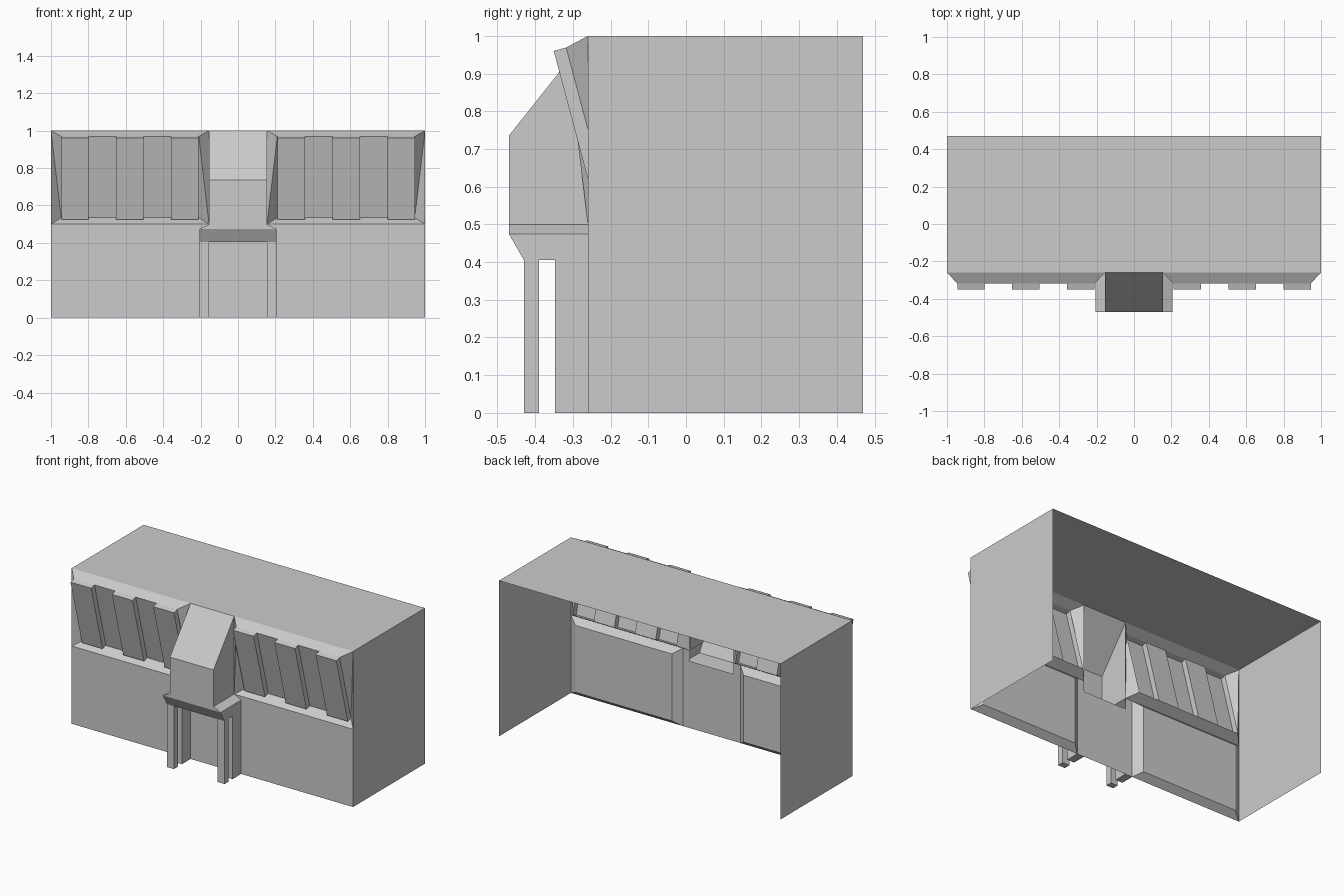
import bpy, bmesh
from mathutils import Vector

if "Cube" in bpy.data.objects:
    bpy.data.objects.remove(bpy.data.objects["Cube"])

FY, BY = -0.26, 0.47          # front wall and open back
PX, LX = 0.155, 0.205         # porch inner and outer half width


def make(name, faces, mirror=True):
    """faces: list of (points, reference point that lies behind the face)"""
    bm = bmesh.new()
    for pts, ref in faces:
        f = bm.faces.new([bm.verts.new(p) for p in pts])
        f.normal_update()
        if f.normal.dot(f.calc_center_median() - Vector(ref)) < 0:
            f.normal_flip()
    bmesh.ops.remove_doubles(bm, verts=bm.verts, dist=1e-5)
    me = bpy.data.meshes.new(name)
    bm.to_mesh(me)
    bm.free()
    ob = bpy.data.objects.new(name, me)
    bpy.context.collection.objects.link(ob)
    if mirror:
        ob.modifiers.new("mirror", 'MIRROR').use_clip = True
    return ob


def prism(x0, x1, profile):
    """Solid swept along x from a convex (y, z) profile"""
    n = len(profile)
    ref = ((x0 + x1) / 2, sum(p[0] for p in profile) / n, sum(p[1] for p in profile) / n)
    out = [([(x, y, z) for y, z in profile], ref) for x in (x0, x1)]
    for i in range(n):
        a, b = profile[i], profile[(i + 1) % n]
        out.append(([(x0, *a), (x1, *a), (x1, *b), (x0, *b)], ref))
    return out


def rect(y0, y1, z0, z1):
    return [(y0, z0), (y1, z0), (y1, z1), (y0, z1)]


MID = (0, 0.1, 0.5)

# Building shell: roof, side wall and lower front wall; back and bottom stay open
make("roof", [([(-1, FY, 1), (1, FY, 1), (1, BY, 1), (-1, BY, 1)], MID)], False)
make("side_wall", [([(1, FY, 0), (1, BY, 0), (1, BY, 1), (1, FY, 1)], MID)])
make("lower_front_wall", [([(PX, FY, 0), (1, FY, 0), (1, FY, 0.5), (PX, FY, 0.5)], MID)])
make("door_panel", [([(-PX, FY, 0), (PX, FY, 0), (PX, FY, 0.43), (-PX, FY, 0.43)], MID)], False)

# Raised panel on the inside of the front wall
outer = [(LX, FY, 0), (1, FY, 0), (1, FY, 0.5), (LX, FY, 0.5)]
IY = FY + 0.04
inner = [(LX + .05, IY, .035), (.94, IY, .035), (.94, IY, .465), (LX + .05, IY, .465)]
ref = (0.6, FY, 0.25)
panel = [(inner, ref)]
for i in range(4):
    j = (i + 1) % 4
    panel.append(([outer[i], outer[j], inner[j], inner[i]], ref))
make("inner_wall_panel", panel)

# Tilted frame around the upper panels
TOP, BOT = (-0.318, 0.969), (-0.202, 0.535)      # recessed panel line (y, z)
RTOP, RBOT = (-0.351, 0.960), (-0.235, 0.526)    # raised panel line
xi, xo = 0.21, 0.945
make("upper_frame", [
    ([(PX, FY, 1), (1, FY, 1), (xo, *TOP), (xi, *TOP)], (0.6, 0, 0.8)),
    ([(PX, FY, .5), (1, FY, .5), (xo, *BOT), (xi, *BOT)], (0.6, 0, 0.3)),
    ([(1, FY, 1), (xo, *TOP), (xo, *BOT)], (0.6, 0, 0.7)),
    ([(1, FY, 1), (1, FY, .5), (xo, *BOT)], (0.6, 0, 0.7)),
    ([(PX, FY, .5), (xi, *TOP), (xi, *BOT)], (0.6, 0, 0.7)),
    ([(PX, FY, .5), (PX, FY, 1), (xi, *TOP)], (0.6, 0, 0.7)),
])

# Alternating raised and recessed tilted panels
faces = []
w = (xo - xi) / 5
for k in range(5):
    a, b = xi + k * w, xi + (k + 1) * w
    ref = ((a + b) / 2, -0.25, 0.75)
    if k % 2:
        faces.append(([(a, *BOT), (b, *BOT), (b, *TOP), (a, *TOP)], (ref[0], 0, 0.75)))
        continue
    faces.append(([(a, *RBOT), (b, *RBOT), (b, *RTOP), (a, *RTOP)], (ref[0], 0, 0.75)))
    for x in (a, b):
        faces.append(([(x, *BOT), (x, *RBOT), (x, *RTOP), (x, *TOP)], ref))
    for p, q in ((TOP, RTOP), (BOT, RBOT)):
        faces.append(([(a, *p), (b, *p), (b, *q), (a, *q)], ref))
make("upper_panels", faces)

# Porch tower: hollow, open to the building behind
ref = (0, -0.3, 0.65)
Y = -0.47
make("porch_tower", [
    ([(PX, FY, .5), (PX, Y, .5), (PX, Y, .735), (PX, FY, 1)], ref),
    ([(0, Y, .5), (PX, Y, .5), (PX, Y, .735), (0, Y, .735)], ref),
    ([(0, Y, .735), (PX, Y, .735), (PX, FY, 1), (0, FY, 1)], ref),
])

# Flared porch base with bevelled shoulders
ref = (0, -0.33, 0.45)
make("porch_base", [
    ([(0, Y, .475), (LX, Y, .475), (PX, Y, .5), (0, Y, .5)], ref),
    ([(0, -.43, .405), (LX, -.43, .405), (LX, Y, .475), (0, Y, .475)], ref),
    ([(LX, -.43, .405), (LX, FY, .405), (LX, FY, .475), (LX, Y, .475)], ref),
    ([(LX, FY, .475), (LX, Y, .475), (PX, Y, .5), (PX, FY, .5)], ref),
    ([(0, -.43, .405), (LX, -.43, .405), (LX, FY, .405), (0, FY, .405)], ref),
])

# Porch legs and the pilasters behind them
make("porch_leg", prism(PX, LX, rect(-.43, -.39, 0, .405)))
make("porch_pilaster", prism(PX, LX, rect(-.348, FY, 0, .405)))
